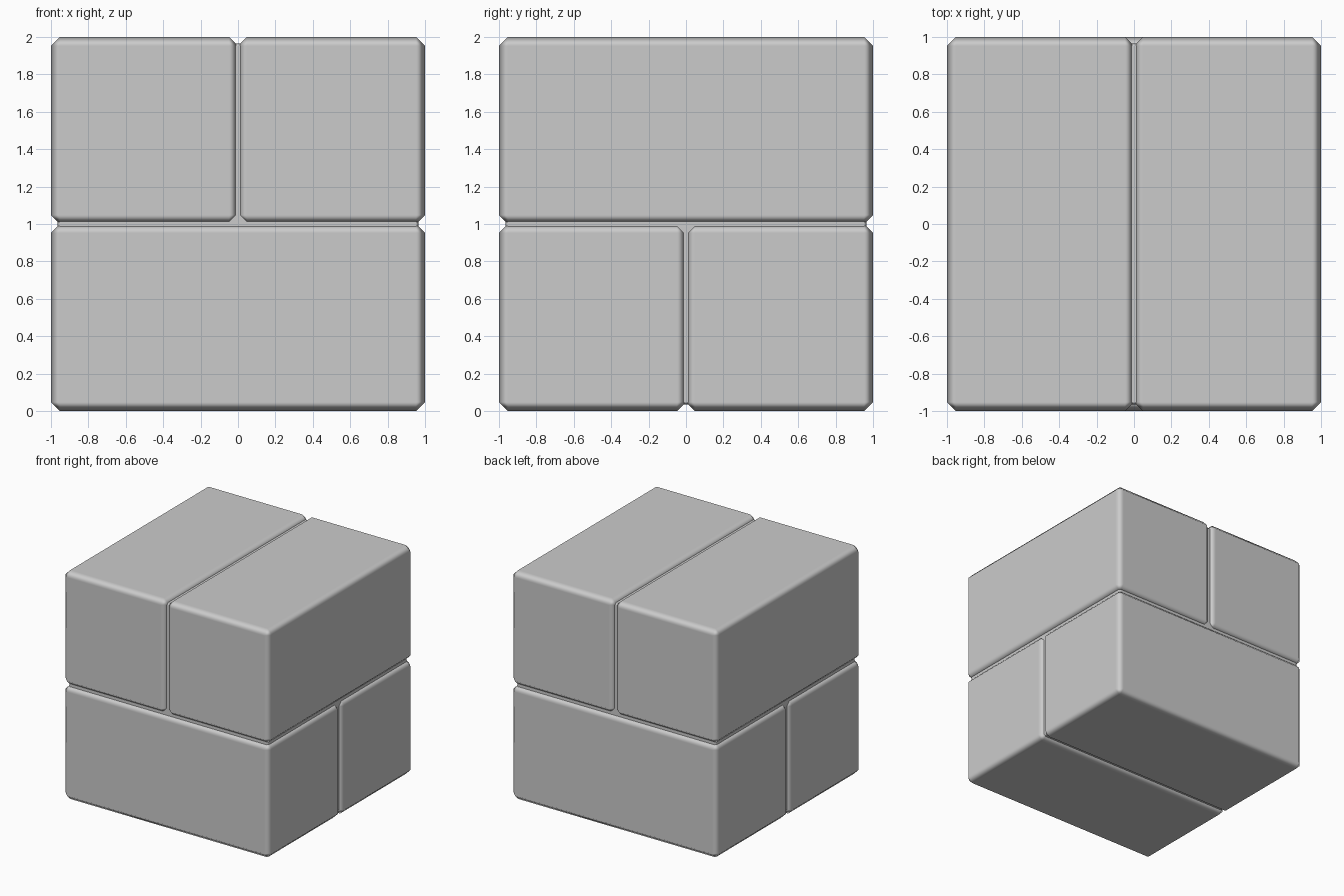
import bpy

if "Cube" in bpy.data.objects:
    bpy.data.objects.remove(bpy.data.objects["Cube"])


def block(name, size, centre, chamfer):
    """Smooth-shaded box with a single-step chamfer on every edge."""
    bpy.ops.mesh.primitive_cube_add(size=1, location=centre)
    ob = bpy.context.object
    ob.name = name
    ob.scale = size
    bpy.ops.object.transform_apply(location=False, rotation=False, scale=True)
    bpy.ops.object.shade_smooth()
    mod = ob.modifiers.new("chamfer", "BEVEL")
    mod.width = chamfer
    mod.segments = 1
    mod.limit_method = "NONE"
    mod.harden_normals = True
    return ob


# Lower pair runs along x, upper pair runs along y
for side, label in ((-1, "a"), (1, "b")):
    block("lower_block_" + label, (2, 1, 1), (0, side * 0.5, 0.5), 0.048)
    block("upper_block_" + label, (1, 2, 1), (side * 0.5, 0, 1.5), 0.048)

# Recessed mortar core that fills the bottom of the grooves
block("mortar_core", (1.93, 1.93, 1.93), (0, 0, 1), 0.015)
